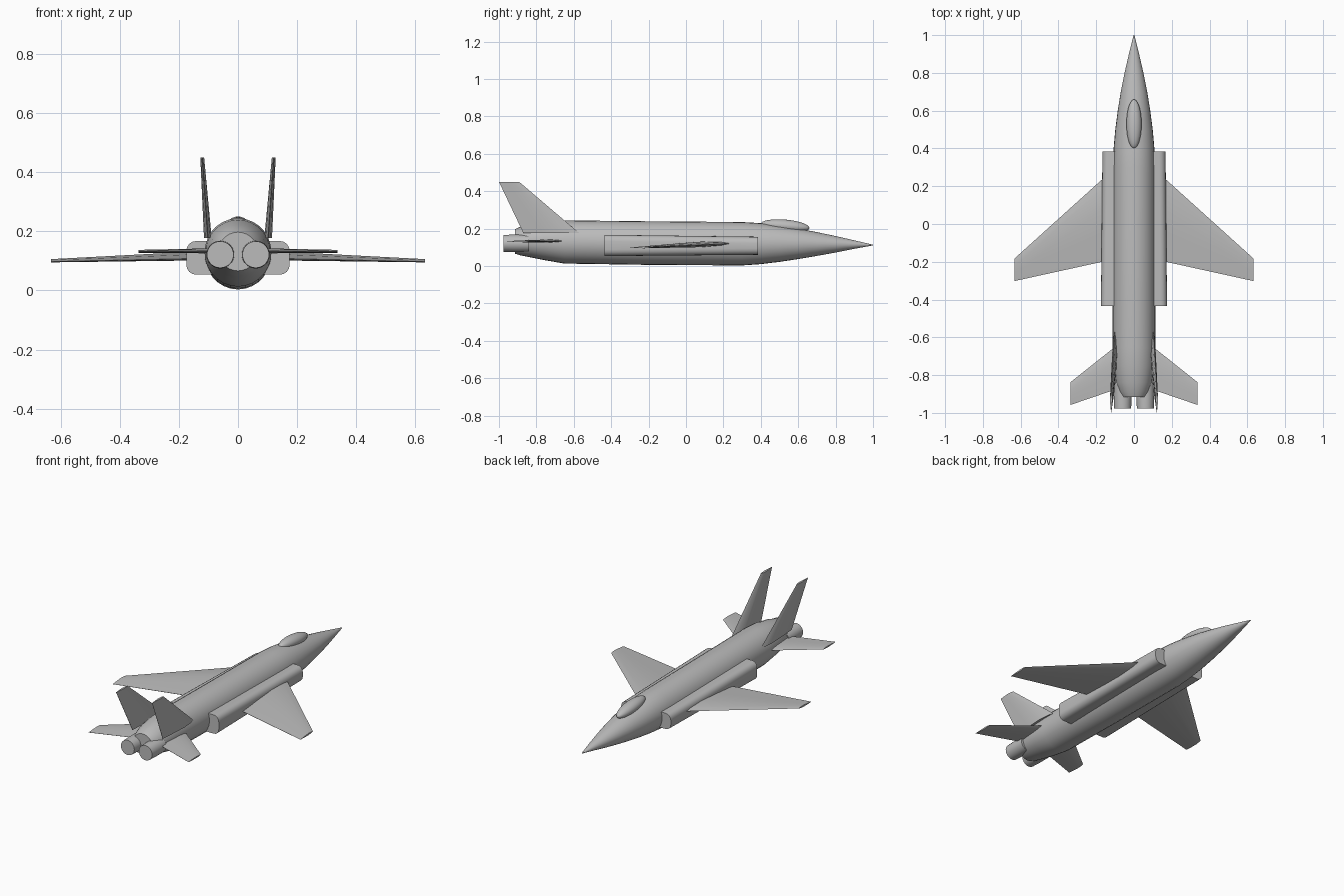
import bpy, bmesh, math
from mathutils import Vector

if "Cube" in bpy.data.objects:
    bpy.data.objects.remove(bpy.data.objects["Cube"])

grey = bpy.data.materials.new("airframe grey")
grey.diffuse_color = (0.5, 0.5, 0.5, 1)
grey.use_nodes = True
grey.node_tree.nodes["Principled BSDF"].inputs["Base Color"].default_value = grey.diffuse_color


def loft(name, rings, mirror=False, angle=40):
    """Skin a list of point rings, cap both ends, optionally mirror in x."""
    bm = bmesh.new()
    loops = [[bm.verts.new(p) for p in ring] for ring in rings]
    n = len(loops[0])
    for a, b in zip(loops, loops[1:]):
        for i in range(n):
            j = (i + 1) % n
            bm.faces.new((a[i], a[j], b[j], b[i]))
    bm.faces.new(loops[0])
    bm.faces.new(loops[-1])
    bmesh.ops.recalc_face_normals(bm, faces=bm.faces[:])
    mesh = bpy.data.meshes.new(name)
    bm.to_mesh(mesh)
    bm.free()
    mesh.materials.append(grey)
    obj = bpy.data.objects.new(name, mesh)
    bpy.context.collection.objects.link(obj)
    smooth(obj, angle)
    if mirror:
        obj.modifiers.new("Mirror", 'MIRROR')
    return obj


def smooth(obj, angle):
    bpy.ops.object.select_all(action='DESELECT')
    obj.select_set(True)
    bpy.context.view_layer.objects.active = obj
    bpy.ops.object.shade_smooth_by_angle(angle=math.radians(angle))


def ellipse(y, half_width, z0, z1, cx=0, n=28):
    cz, rz = (z0 + z1) / 2, (z1 - z0) / 2
    return [(cx + half_width * math.cos(2 * math.pi * i / n), y,
             cz + rz * math.sin(2 * math.pi * i / n)) for i in range(n)]


# chord fraction and half thickness of the lens-shaped foil
FOIL = [(0, 0), (0.1, 0.55), (0.35, 1), (0.65, 0.65), (1, 0.06),
        (1, -0.06), (0.65, -0.65), (0.35, -1), (0.1, -0.55)]


def foil(lead, trail, thick, normal):
    lead, trail, normal = Vector(lead), Vector(trail), Vector(normal)
    return [lead.lerp(trail, t) + normal * (h * thick / 2) for t, h in FOIL]


# Fuselage: y, half width, bottom, top
body = [(1.0, 0.002, 0.110, 0.114), (0.9, 0.027, 0.092, 0.137),
        (0.8, 0.050, 0.072, 0.160), (0.7, 0.070, 0.054, 0.181),
        (0.6, 0.086, 0.037, 0.200), (0.5, 0.099, 0.022, 0.216),
        (0.4, 0.108, 0.010, 0.229), (0.3, 0.112, 0.003, 0.235),
        (-0.2, 0.113, 0.006, 0.239), (-0.65, 0.113, 0.013, 0.244),
        (-0.75, 0.108, 0.030, 0.238), (-0.84, 0.095, 0.048, 0.222),
        (-0.89, 0.080, 0.058, 0.208), (-0.915, 0.066, 0.066, 0.197)]
loft("fuselage", [ellipse(*s) for s in body])

# Canopy bubble, tipped down towards the nose
bpy.ops.mesh.primitive_uv_sphere_add(segments=28, ring_count=16, radius=1,
                                     location=(0, 0.53, 0.214),
                                     rotation=(math.radians(-5), 0, 0))
canopy = bpy.context.object
canopy.name = "canopy"
canopy.scale = (0.04, 0.13, 0.034)
canopy.data.materials.append(grey)
smooth(canopy, 60)


# Side intakes: rounded boxes along the fuselage
def intake_ring(y, x1, z0, z1):
    c = 0.034
    ring = [(0.06, y, z0)]
    for cz, start in ((z0 + c, -90), (z1 - c, 0)):
        for k in range(5):
            a = math.radians(start + 22.5 * k)
            ring.append((x1 - c + c * math.cos(a), y, cz + c * math.sin(a)))
    return ring + [(0.06, y, z1)]


loft("intake", [intake_ring(0.385, 0.167, 0.060, 0.156),
                intake_ring(-0.435, 0.175, 0.053, 0.167)], True)

# Main wings
loft("wing", [foil((0.10, 0.298, 0.123), (0.10, -0.185, 0.108), 0.032, (0, 0, 1)),
              foil((0.632, -0.182, 0.102), (0.632, -0.302, 0.097), 0.011, (0, 0, 1))], True)

# Tailplanes
loft("tailplane", [foil((0.05, -0.610, 0.134), (0.05, -0.860, 0.134), 0.018, (0, 0, 1)),
                   foil((0.337, -0.838, 0.132), (0.337, -0.958, 0.132), 0.010, (0, 0, 1))], True)

# Twin fins, leaning slightly outwards
loft("tail_fin", [foil((0.102, -0.572, 0.177), (0.102, -0.870, 0.177), 0.026, (1, 0, 0)),
                  foil((0.121, -0.892, 0.450), (0.121, -1.0, 0.450), 0.013, (1, 0, 0))], True)

# Engine nozzles
loft("engine_nozzle", [ellipse(y, r, 0.121 - r, 0.121 + r, 0.060)
                       for y, r in ((-0.84, 0.047), (-0.92, 0.047), (-0.976, 0.045))], True)
